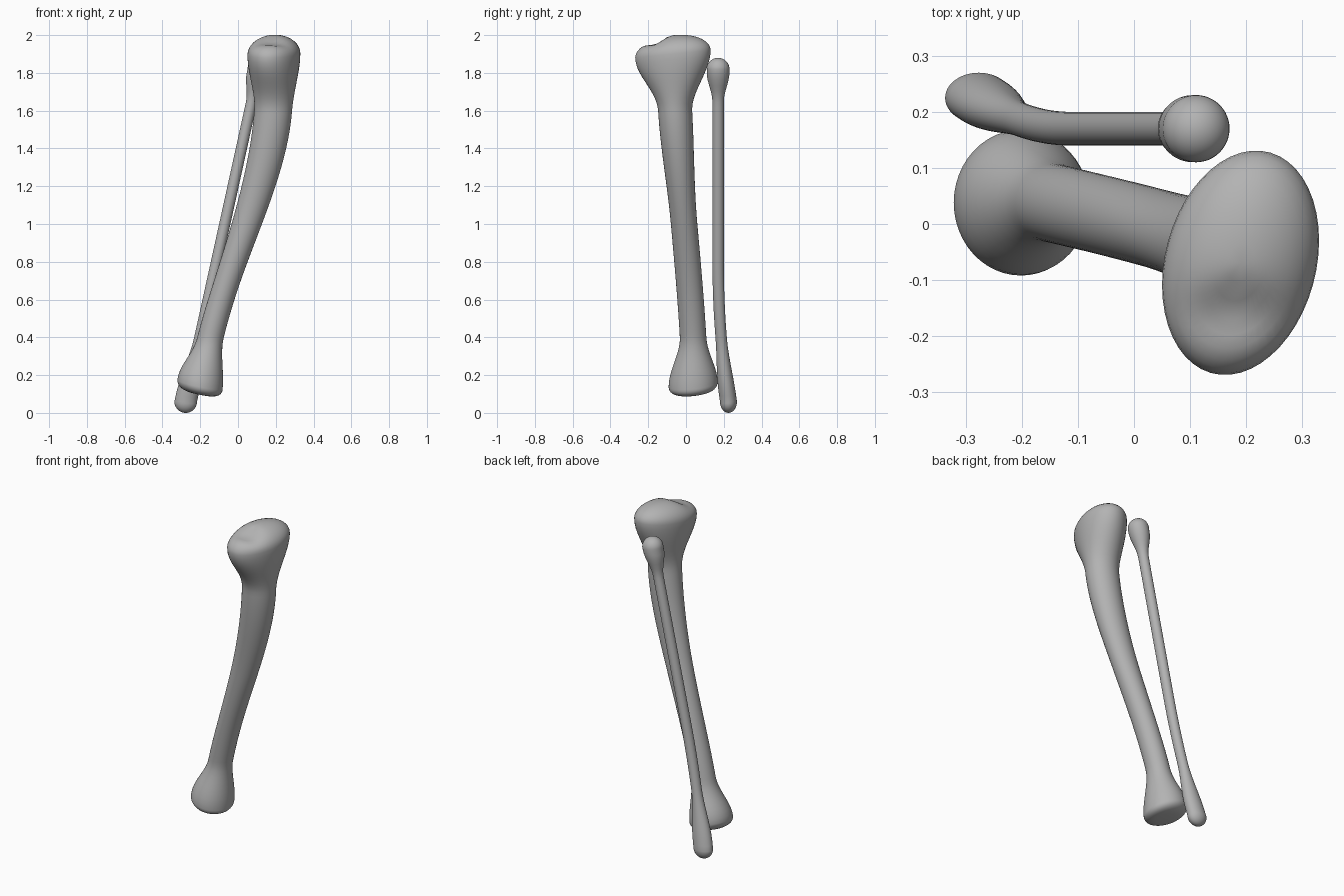
import bpy, bmesh, math

default_cube = bpy.data.objects.get("Cube")
if default_cube:
    bpy.data.objects.remove(default_cube, do_unlink=True)

SIDES = 48
SHAFT_ROWS = 60
CAP_ROWS = 9

bone_grey = bpy.data.materials.new("bone_grey")
bone_grey.use_nodes = True
grey = (0.45, 0.45, 0.45, 1)
bone_grey.diffuse_color = grey
bone_grey.node_tree.nodes["Principled BSDF"].inputs["Base Color"].default_value = grey


def ease(start, end, z):
    """Smooth step from 0 at start to 1 at end."""
    t = min(max((z - start) / (end - start), 0), 1)
    return t * t * (3 - 2 * t)


def shin_section(z):
    """Centre, radii, skew and tilts of the thick bone at a height."""
    foot = ease(0.4, 0.15, z)
    head = ease(1.6, 1.9, z)
    centre_x = -0.2 + 0.39 * ease(0, 1.7, z) - 0.01 * foot
    centre_y = 0.05 - 0.12 * ease(0, 2, z) - 0.01 * foot
    radius_x = 0.07 + 0.05 * foot + 0.03 * ease(0.6, 1.6, z) + 0.04 * head
    radius_y = 0.07 + 0.06 * foot + 0.02 * ease(1, 1.6, z) + 0.11 * head
    skew = 0.2 * head
    tilt_x = -0.2 * foot
    tilt_y = 0.1 * (foot + head)
    return centre_x, centre_y, radius_x, radius_y, skew, tilt_x, tilt_y


def outer_section(z):
    """The same values for the slender bone, with its round knobs."""
    foot = ease(0.4, 0.1, z)
    head = ease(1.65, 1.8, z)
    centre_x = -0.29 + 0.22 * z
    centre_y = 0.17 + 0.1 * max(0.8 - z, 0) ** 2
    radius_x = 0.03 + 0.03 * foot + 0.03 * head
    radius_y = 0.03 + 0.015 * foot + 0.03 * head
    return centre_x, centre_y, radius_x, radius_y, 0, 0, 0


def cap_rows(z, height, roundness):
    """Rows (section height, actual height, scale) of a dome, rim first."""
    rows = []
    for i in range(1, CAP_ROWS):
        angle = math.pi / 2 * i / CAP_ROWS
        rows.append((z, z + height * math.sin(angle), math.cos(angle) ** roundness))
    return rows


def add_ring(bm, section, z, scale):
    cx, cy, rx, ry, skew, tilt_x, tilt_y = section
    ring = []
    for i in range(SIDES):
        angle = math.tau * i / SIDES
        dx = scale * rx * math.cos(angle)
        dy = scale * ry * math.sin(angle + skew)
        ring.append(bm.verts.new((cx + dx, cy + dy, z + tilt_x * dx + tilt_y * dy)))
    return ring


def build_bone(name, section, low, high, low_cap, high_cap, low_roundness):
    """Loft the shaft between two heights and round off both ends."""
    rows = cap_rows(low, -low_cap, low_roundness)[::-1]
    for i in range(SHAFT_ROWS + 1):
        z = low + (high - low) * i / SHAFT_ROWS
        rows.append((z, z, 1))
    rows += cap_rows(high, high_cap, 1)

    bm = bmesh.new()
    rings = [add_ring(bm, section(at), z, scale) for at, z, scale in rows]
    bottom = bm.verts.new((*section(low)[:2], low - low_cap))
    top = bm.verts.new((*section(high)[:2], high + high_cap))
    for i in range(SIDES):
        j = (i + 1) % SIDES
        for lower, upper in zip(rings, rings[1:]):
            bm.faces.new((lower[i], lower[j], upper[j], upper[i]))
        bm.faces.new((bottom, rings[0][j], rings[0][i]))
        bm.faces.new((top, rings[-1][i], rings[-1][j]))
    for face in bm.faces:
        face.smooth = True
    mesh = bpy.data.meshes.new(name)
    bm.to_mesh(mesh)
    bm.free()
    mesh.materials.append(bone_grey)
    bone = bpy.data.objects.new(name, mesh)
    bpy.context.collection.objects.link(bone)
    return bone


# Thick shin bone with a wide head and a slanted foot
shin_bone = build_bone("shin_bone", shin_section, 0.15, 1.9, 0.05, 0.1, 0.5)

# Shallow hollow on the front of the upper joint surface
for vert in shin_bone.data.vertices:
    across = (vert.co.x - 0.18) / 0.08
    along = (vert.co.y + 0.16) / 0.05
    depth = 0.03 * ease(1.9, 1.95, vert.co.z)
    vert.co.z -= depth * math.exp(-across ** 2 - along ** 2)

# Slender outer bone behind it
build_bone("outer_bone", outer_section, 0.06, 1.82, 0.06, 0.06, 1)
